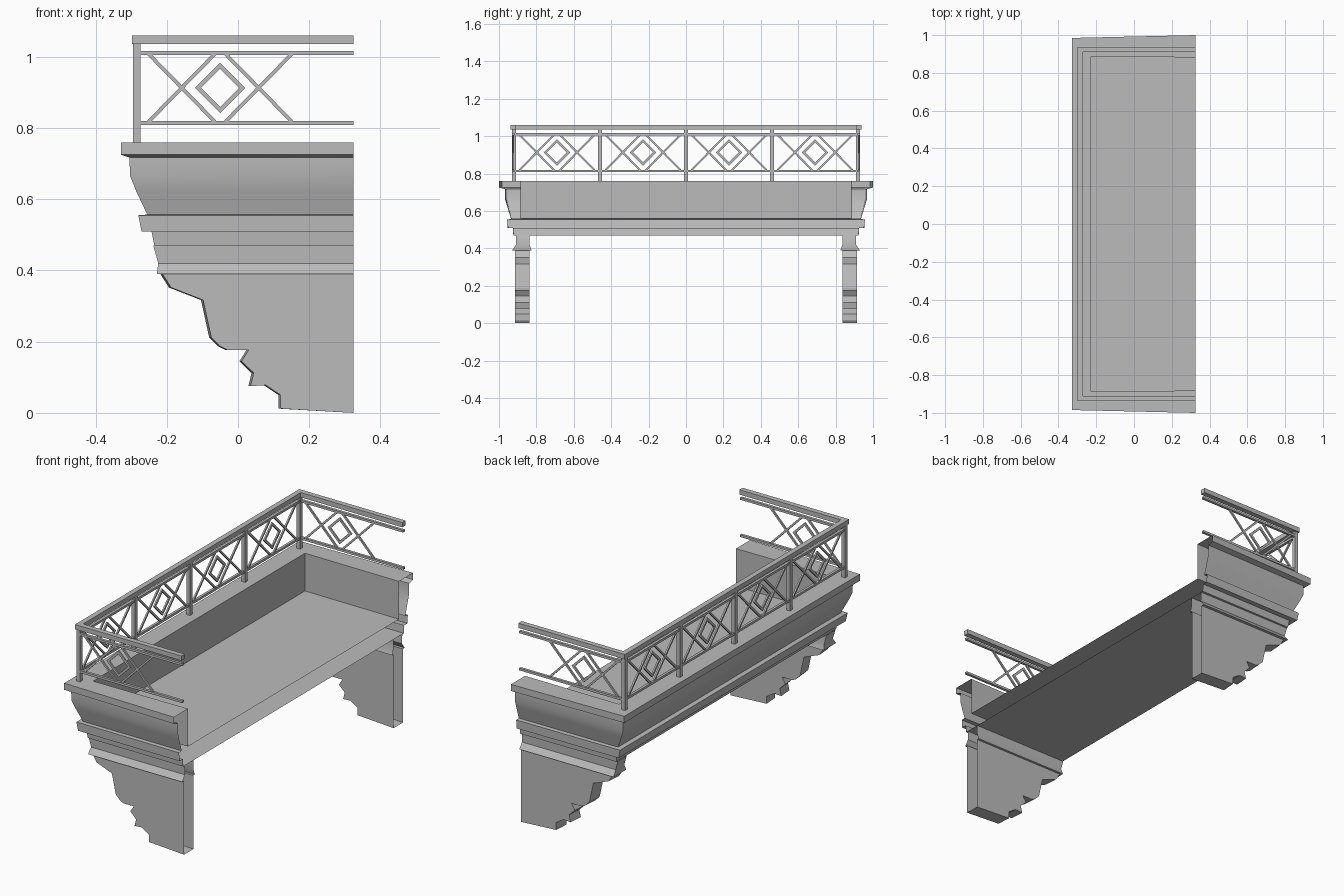
import bpy, bmesh, math
from mathutils import Vector, Matrix

cube = bpy.data.objects.get("Cube")
if cube:
    bpy.data.objects.remove(cube, do_unlink=True)

stone = bpy.data.materials.new("stone grey")
stone.use_nodes = True
GREY = (0.5, 0.5, 0.5, 1)
stone.diffuse_color = GREY
stone.node_tree.nodes["Principled BSDF"].inputs["Base Color"].default_value = GREY

WALL = 0.325          # plane where the balcony meets the building


def finish(bm, name, smooth=False):
    bmesh.ops.recalc_face_normals(bm, faces=bm.faces)
    mesh = bpy.data.meshes.new(name)
    bm.to_mesh(mesh)
    bm.free()
    mesh.materials.append(stone)
    ob = bpy.data.objects.new(name, mesh)
    bpy.context.collection.objects.link(ob)
    if smooth:
        bpy.ops.object.select_all(action='DESELECT')
        ob.select_set(True)
        bpy.context.view_layer.objects.active = ob
        bpy.ops.object.shade_smooth_by_angle(angle=math.radians(30))
    return ob


def u_sweep(name, rings, caps=False):
    """Three-sided moulding, open at the wall. Ring: x, outer y, inner y, z, flare."""
    bm = bmesh.new()
    rows = []
    for x, yo, yi, z, flare in rings:
        ends = [(WALL, yo + flare), (x, yo), (x, yi), (WALL, yi - flare)]
        rows.append([bm.verts.new((px, py, z)) for px, py in ends])
    for a, b in zip(rows, rows[1:]):
        for i in range(3):
            bm.faces.new((a[i], a[i + 1], b[i + 1], b[i]))
    if caps:
        bm.faces.new(rows[0])
        bm.faces.new(rows[-1])
    return finish(bm, name, True)


# Balcony body: floor, inner wall, coping, cove, bands and underside
body = [(-.228, .886, .56, -.004), (-.228, .886, .76, -.004), (-.328, .985, .76, .015),
        (-.328, .985, .725, .015), (-.305, .96, .717, .008), (-.303, .96, .665, .008),
        (-.287, .95, .625, .006), (-.255, .932, .557, .003), (-.28, .952, .555, .004),
        (-.271, .95, .51, .004), (-.243, .923, .51, .003), (-.235, .92, .47, .003)]
u_sweep("balcony_body", [(x, y, -y, z, f) for x, y, z, f in body], caps=True)

# Brackets under each end, with a flared cap on top
bracket = [(WALL, 0), (.12, .012), (.12, .05), (.078, .078), (.035, .075), (.044, .112),
           (.01, .145), (.03, .177), (-.03, .177), (-.05, .187), (-.075, .212),
           (-.098, .317), (-.188, .352), (-.212, .39), (WALL, .39)]
cap = [(-.238, .91, .836, .47), (-.224, .908, .836, .42), (-.228, .93, .826, .39),
       (-.212, .915, .838, .39)]
for side, s in (("right", -1), ("left", 1)):
    u_sweep(side + "_bracket_cap", [(x, s * yo, s * yi, z, 0) for x, yo, yi, z in cap])
    bm = bmesh.new()
    outer = [bm.verts.new((x, s * .915, z)) for x, z in bracket]
    inner = [bm.verts.new((x if x == WALL else x - .006, s * .838, z)) for x, z in bracket]
    bm.faces.new(outer)
    bm.faces.new(inner)
    for i in range(len(bracket) - 2):
        bm.faces.new((outer[i], outer[i + 1], inner[i + 1], inner[i]))
    finish(bm, side + "_bracket")


def bar(bm, a, b, width, depth, normal):
    """Box beam from a to b; depth is measured along normal."""
    a, b, n = Vector(a), Vector(b), Vector(normal)
    d = (b - a).normalized()
    w = n.cross(d)
    rot = Matrix((d, w, n)).transposed().to_4x4()
    scale = Matrix.Diagonal(((b - a).length, width, depth, 1))
    bmesh.ops.create_cube(bm, size=1, matrix=Matrix.Translation((a + b) / 2) @ rot @ scale)


# Railing runs: local distance along the run maps to a point in space
RX, RY = -.284, .924
LOW, HIGH, MID = .818, 1.008, .913
runs = [("back", lambda t, z: (RX, t, z), (1, 0, 0), -RY, RY, (-.69, -.23, .23, .69)),
        ("right", lambda t, z: (t, -RY, z), (0, 1, 0), RX, WALL, (-.05,)),
        ("left", lambda t, z: (t, RY, z), (0, 1, 0), RX, WALL, (-.05,))]
for side, at, n, start, end, centres in runs:
    bm = bmesh.new()
    bar(bm, at(start, .814), at(end, .814), .012, .014, n)
    bar(bm, at(start, 1.011), at(end, 1.011), .012, .014, n)
    first = start - .014
    last = end if end == WALL else end + .014
    bar(bm, at(first, 1.048), at(last, 1.048), .025, .028, n)
    finish(bm, side + "_rails")

    bm = bmesh.new()
    for c in centres:
        for k in (-1, 1):
            m = c + k * .108
            # crossed diagonals
            for e in (-1, 1):
                bar(bm, at(m - .093, MID - e * .095), at(m + .093, MID + e * .095), .01, .008, n)
        # diamond
        r = .062
        pts = [(c + r, MID), (c, MID + r), (c - r, MID), (c, MID - r)]
        for p, q in zip(pts, pts[1:] + pts[:1]):
            ext = (Vector(q) - Vector(p)).normalized() * .006
            bar(bm, at(*(Vector(p) - ext)), at(*(Vector(q) + ext)), .012, .008, n)
    finish(bm, side + "_lattice")

# Posts along the long rail
bm = bmesh.new()
for y in (-.92, -.46, 0, .46, .92):
    bar(bm, (RX, y, .757), (RX, y, 1.037), .021, .021, (1, 0, 0))
finish(bm, "railing_posts")
